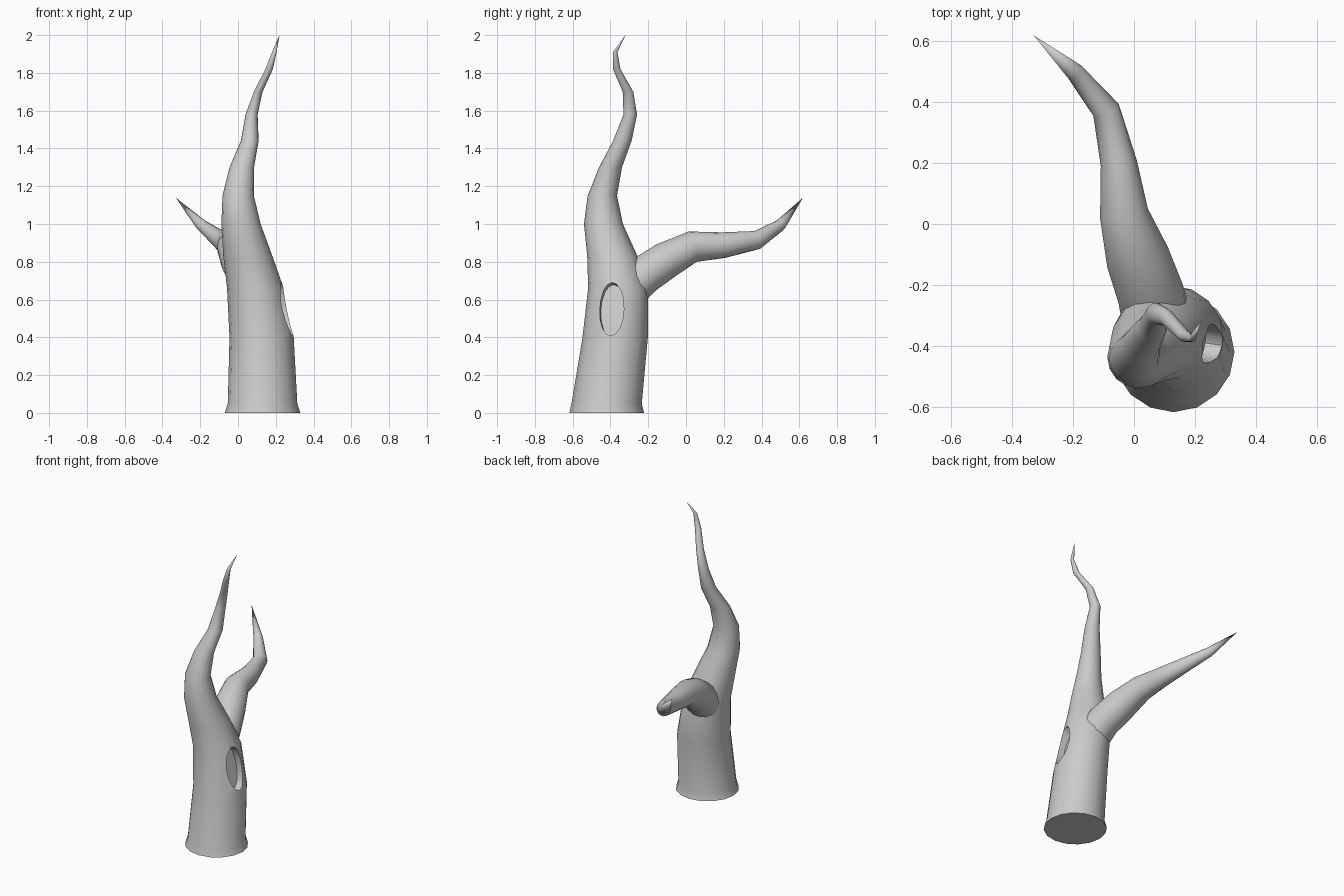
import bpy, bmesh, math
from mathutils import Vector, Euler

if "Cube" in bpy.data.objects:
    bpy.data.objects.remove(bpy.data.objects["Cube"])

SIDES = 16


def tube(name, path, level):
    """Tapered limb: path rows are x, y, z, rx, ry; a zero radius makes a point."""
    bm = bmesh.new()
    pts = [Vector(p[:3]) for p in path]
    rings = []
    for i, p in enumerate(path):
        if p[3] == 0:
            rings.append([bm.verts.new(pts[i])])
            continue
        if level:
            u, v = Vector((1, 0, 0)), Vector((0, 1, 0))
        else:
            t = (pts[min(i + 1, len(pts) - 1)] - pts[max(i - 1, 0)]).normalized()
            v = (Vector((0, 0, 1)) - t * t.z).normalized()
            u = v.cross(t)
        ring = []
        for k in range(SIDES):
            a = 2 * math.pi * k / SIDES
            ring.append(bm.verts.new(pts[i] + u * p[3] * math.cos(a) + v * p[4] * math.sin(a)))
        rings.append(ring)
    for a, b in zip(rings, rings[1:]):
        for k in range(SIDES):
            n = (k + 1) % SIDES
            if len(b) == 1:
                bm.faces.new((a[k], a[n], b[0]))
            else:
                bm.faces.new((a[k], a[n], b[n], b[k]))
    bm.faces.new(rings[0][::-1])
    bmesh.ops.recalc_face_normals(bm, faces=bm.faces)
    me = bpy.data.meshes.new(name)
    bm.to_mesh(me)
    bm.free()
    ob = bpy.data.objects.new(name, me)
    bpy.context.collection.objects.link(ob)
    return ob


def smooth(ob):
    bpy.ops.object.select_all(action='DESELECT')
    ob.select_set(True)
    bpy.context.view_layer.objects.active = ob
    bpy.ops.object.shade_smooth_by_angle(angle=math.radians(40))


# trunk, winding up to a point
trunk = tube("trunk", [
    (0.13, -0.42, 0.00, 0.20, 0.198),
    (0.13, -0.42, 0.05, 0.184, 0.186),
    (0.125, -0.375, 0.40, 0.17, 0.173),
    (0.092, -0.36, 0.66, 0.15, 0.158),
    (0.052, -0.39, 0.83, 0.13, 0.133),
    (0.016, -0.437, 1.00, 0.104, 0.103),
    (0.001, -0.443, 1.15, 0.083, 0.078),
    (0.02, -0.40, 1.30, 0.065, 0.061),
    (0.062, -0.337, 1.44, 0.047, 0.049),
    (0.072, -0.295, 1.58, 0.032, 0.036),
    (0.107, -0.307, 1.70, 0.023, 0.028),
    (0.165, -0.367, 1.82, 0.02, 0.02),
    (0.192, -0.375, 1.91, 0.012, 0.012),
    (0.22, -0.32, 2.00, 0, 0)], True)

# side branch reaching backwards
branch = tube("branch", [
    (0.08, -0.34, 0.62, 0.115, 0.11),
    (0.055, -0.23, 0.725, 0.11, 0.105),
    (0.012, -0.11, 0.805, 0.105, 0.10),
    (-0.033, 0.035, 0.88, 0.08, 0.083),
    (-0.05, 0.20, 0.888, 0.06, 0.068),
    (-0.092, 0.375, 0.915, 0.046, 0.05),
    (-0.195, 0.50, 0.995, 0.03, 0.031),
    (-0.33, 0.62, 1.14, 0, 0)], False)

# oval hollow cut into the right side of the trunk
cutter = tube("hollow_cutter", [
    (0, 0, -0.06, 0.145, 0.065),
    (0, 0, 0.15, 0.145, 0.065)], True)
bm = bmesh.new()
bm.from_mesh(cutter.data)
bmesh.ops.holes_fill(bm, edges=[e for e in bm.edges if e.is_boundary], sides=0)
bmesh.ops.recalc_face_normals(bm, faces=bm.faces)
bm.to_mesh(cutter.data)
bm.free()
cutter.location = (0.262, -0.395, 0.55)
cutter.rotation_euler = Euler((0, math.radians(78), math.radians(-8)))
cutter.hide_render = True
bpy.context.view_layer.objects.active = trunk
mod = trunk.modifiers.new("hollow", 'BOOLEAN')
mod.operation = 'DIFFERENCE'
mod.solver = 'EXACT'
mod.object = cutter
bpy.ops.object.modifier_apply(modifier=mod.name)
bpy.data.objects.remove(cutter)

smooth(trunk)
smooth(branch)
